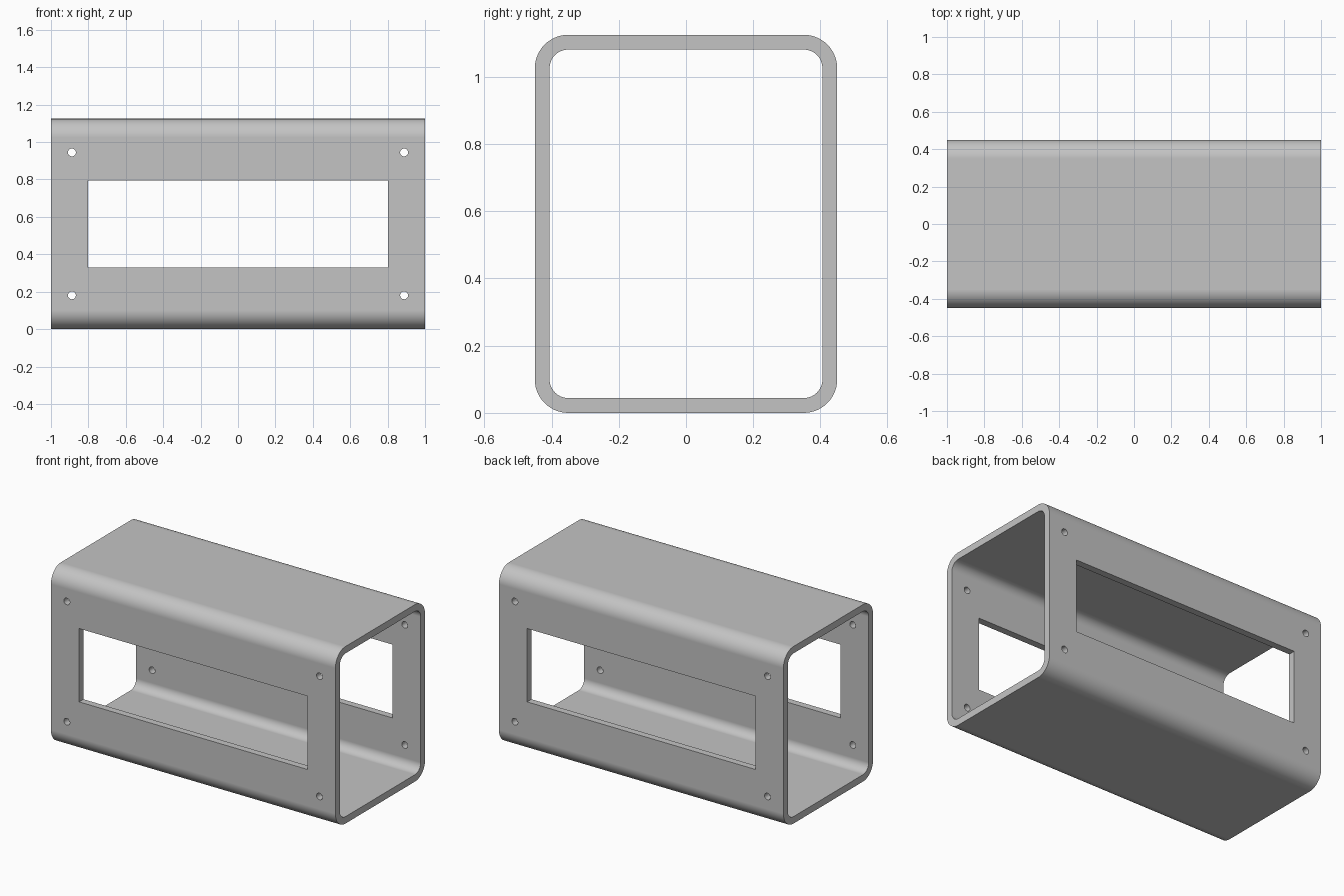
import bpy
import bmesh
from math import sin, cos, pi, radians

HALF_LENGTH, HALF_DEPTH, HEIGHT = 1.0, 0.45, 1.125
WALL, CORNER = 0.044, 0.1
MID = HEIGHT / 2
STEPS = 14

old = bpy.data.objects.get("Cube")
if old:
    bpy.data.objects.remove(old, do_unlink=True)

grey = bpy.data.materials.new("plain_grey")
grey.use_nodes = True
colour = (0.55, 0.55, 0.55, 1)
grey.diffuse_color = colour
grey.node_tree.nodes["Principled BSDF"].inputs["Base Color"].default_value = colour


def rounded_section(inset):
    """Rounded rectangle in the y-z plane, shrunk by inset."""
    radius = CORNER - inset
    cy, cz = HALF_DEPTH - CORNER, MID - CORNER
    points = []
    for quarter, (sy, sz) in enumerate([(1, 1), (-1, 1), (-1, -1), (1, -1)]):
        for i in range(STEPS + 1):
            a = (quarter + i / STEPS) * pi / 2
            points.append((sy * cy + radius * cos(a), MID + sz * cz + radius * sin(a)))
    return points


# Hollow rounded tube, open at both ends
bm = bmesh.new()
rings = [[bm.verts.new((x, y, z)) for y, z in rounded_section(inset)]
         for inset, x in [(0, -HALF_LENGTH), (0, HALF_LENGTH),
                          (WALL, HALF_LENGTH), (WALL, -HALF_LENGTH)]]
for k, ring in enumerate(rings):
    following = rings[(k + 1) % len(rings)]
    for i in range(len(ring)):
        j = (i + 1) % len(ring)
        bm.faces.new((ring[i], ring[j], following[j], following[i]))
bmesh.ops.recalc_face_normals(bm, faces=bm.faces)
mesh = bpy.data.meshes.new("tube_housing")
bm.to_mesh(mesh)
bm.free()
mesh.materials.append(grey)
tube = bpy.data.objects.new("tube_housing", mesh)
bpy.context.collection.objects.link(tube)

# Cutters through front and back walls: one window and four screw holes
cutters = []
bpy.ops.mesh.primitive_cube_add(size=1, location=(0, 0, MID))
window = bpy.context.object
window.name = "window_cutter"
window.scale = (1.604, 2, 0.466)
cutters.append(window)
for sx in (-1, 1):
    for sz in (-1, 1):
        bpy.ops.mesh.primitive_cylinder_add(
            vertices=32, radius=0.021, depth=2,
            location=(sx * 0.888, 0, MID + sz * 0.382), rotation=(radians(90), 0, 0))
        hole = bpy.context.object
        hole.name = "screw_hole_cutter"
        cutters.append(hole)

bpy.ops.object.select_all(action="DESELECT")
bpy.context.view_layer.objects.active = tube
tube.select_set(True)
for cutter in cutters:
    cutter.hide_render = True
    cut = tube.modifiers.new("cut", "BOOLEAN")
    cut.operation = "DIFFERENCE"
    cut.solver = "EXACT"
    cut.object = cutter
    bpy.ops.object.modifier_apply(modifier=cut.name)
for cutter in cutters:
    bpy.data.objects.remove(cutter, do_unlink=True)

# Smooth corners with flat walls and crisp cut edges
bpy.ops.object.shade_smooth_by_angle(angle=radians(30))
weighted = tube.modifiers.new("flat_walls", "WEIGHTED_NORMAL")
weighted.keep_sharp = True
